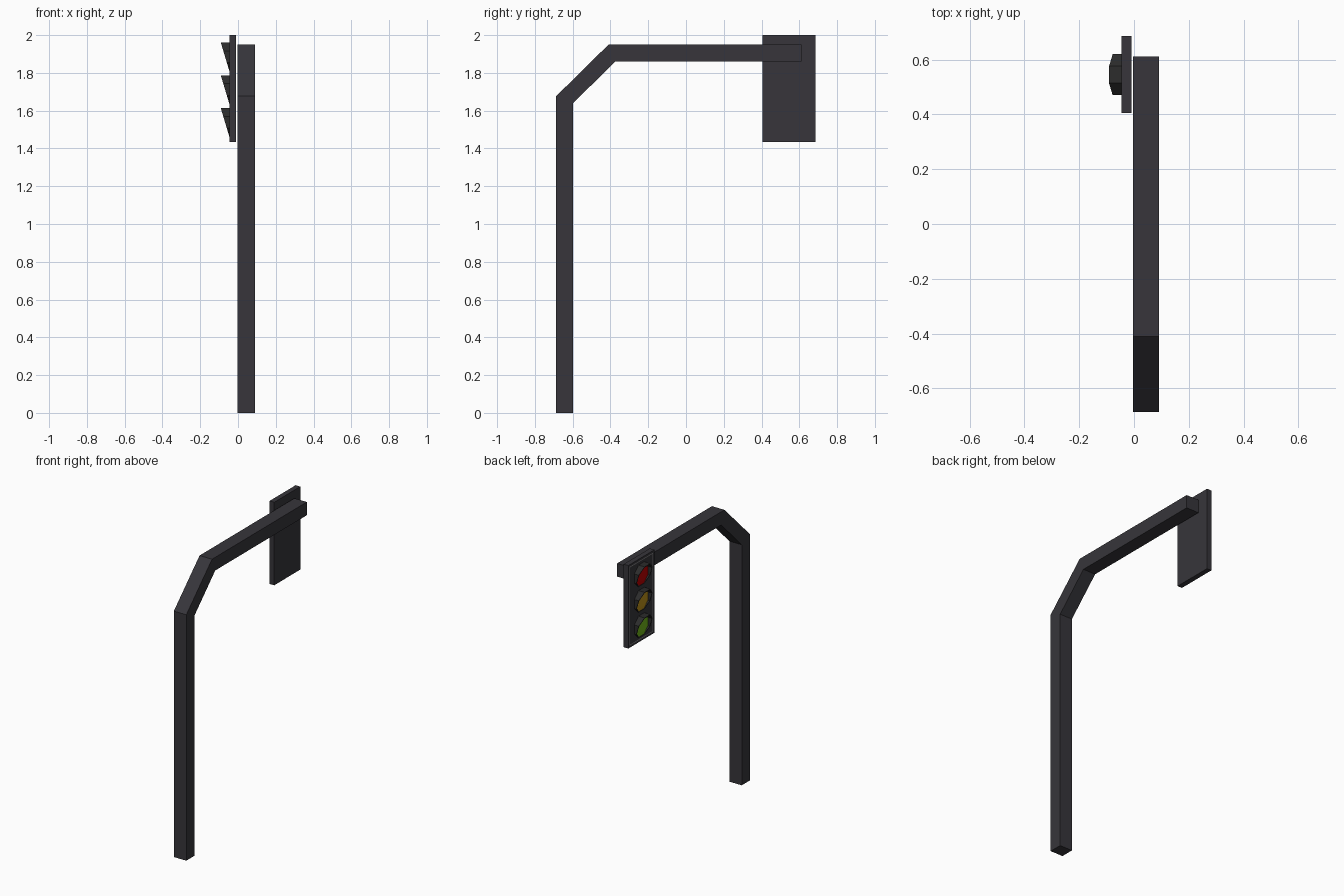
import bpy, bmesh, math

if "Cube" in bpy.data.objects:
    bpy.data.objects.remove(bpy.data.objects["Cube"])


def material(name, rgb):
    m = bpy.data.materials.new(name)
    m.diffuse_color = (*rgb, 1)
    m.use_nodes = True
    m.node_tree.nodes["Principled BSDF"].inputs["Base Color"].default_value = m.diffuse_color
    return m


DARK = material("dark_metal", (0.038, 0.036, 0.043))
BLACK = material("visor_black", (0.025, 0.025, 0.025))
TRIM = material("trim_grey", (0.22, 0.22, 0.22))
LENSES = [("red", (0.5, 0.0, 0.0)), ("amber", (0.5, 0.28, 0.01)), ("green", (0.16, 0.45, 0.01))]

FACE_X, MID_Y, MID_Z = -0.045, 0.545, 1.717
APOTHEM, STEP = 0.075, 0.174


def finish(name, bm, *mats):
    bmesh.ops.recalc_face_normals(bm, faces=bm.faces[:])
    me = bpy.data.meshes.new(name)
    bm.to_mesh(me)
    bm.free()
    for m in mats:
        me.materials.append(m)
    ob = bpy.data.objects.new(name, me)
    bpy.context.collection.objects.link(ob)
    return ob


def bridge(bm, a, b):
    for i in range(len(a)):
        j = (i + 1) % len(a)
        bm.faces.new((a[i], a[j], b[j], b[i]))


def octagon(bm, cz, apothem, depth):
    """Ring of eight vertices facing -x; depth is a function of local z."""
    r = apothem / math.cos(math.pi / 8)
    ring = []
    for i in range(8):
        a = math.pi / 8 + i * math.pi / 4
        z = r * math.sin(a)
        ring.append(bm.verts.new((FACE_X - depth(z), MID_Y + r * math.cos(a), cz + z)))
    return ring


# Bent pole and arm: square section swept along a mitred path
bm = bmesh.new()
outer = [(-0.687, 0), (-0.687, 1.677), (-0.41, 1.95), (0.612, 1.95)]
inner = [(-0.597, 0), (-0.597, 1.64), (-0.375, 1.86), (0.612, 1.86)]
rings = [[bm.verts.new(p) for p in ((-0.003, *o), (0.091, *o), (0.091, *i), (-0.003, *i))]
         for o, i in zip(outer, inner)]
for a, b in zip(rings, rings[1:]):
    bridge(bm, a, b)
bm.faces.new(rings[0])
bm.faces.new(rings[-1])
finish("pole_and_arm", bm, DARK)

# Signal board with a thin light trim line on its face
bm = bmesh.new()
bmesh.ops.create_cube(bm, size=1)
for v in bm.verts:
    v.co = (-0.0275 + v.co.x * 0.035, MID_Y + v.co.y * 0.281, MID_Z + v.co.z * 0.566)
bm.normal_update()
face = min(bm.faces, key=lambda f: f.calc_center_median().x)
bmesh.ops.inset_region(bm, faces=[face], thickness=0.02)
trim = bmesh.ops.inset_region(bm, faces=[face], thickness=0.008)["faces"]
for f in trim:
    f.material_index = 1
finish("signal_board", bm, DARK, TRIM)

# Three lamps, each a slanted octagonal hood around a shallow lens
for k, (label, rgb) in enumerate(LENSES):
    cz = MID_Z + (1 - k) * STEP - 0.005

    def slant(z):
        return 0.001 + 0.045 * (z + APOTHEM) / (2 * APOTHEM)

    def flat(z):
        return 0.0

    bm = bmesh.new()
    loops = [octagon(bm, cz, APOTHEM, flat), octagon(bm, cz, APOTHEM, slant),
             octagon(bm, cz, APOTHEM - 0.006, slant), octagon(bm, cz, APOTHEM - 0.006, flat)]
    for i in range(4):
        bridge(bm, loops[i], loops[(i + 1) % 4])
    finish(label + "_hood", bm, BLACK)

    bm = bmesh.new()
    rim = octagon(bm, cz, APOTHEM - 0.007, lambda z: 0.001)
    dome = octagon(bm, cz, 0.04, lambda z: 0.01)
    bridge(bm, rim, dome)
    bm.faces.new(dome)
    bm.faces.new(rim)
    finish(label + "_lens", bm, material(label, rgb))
